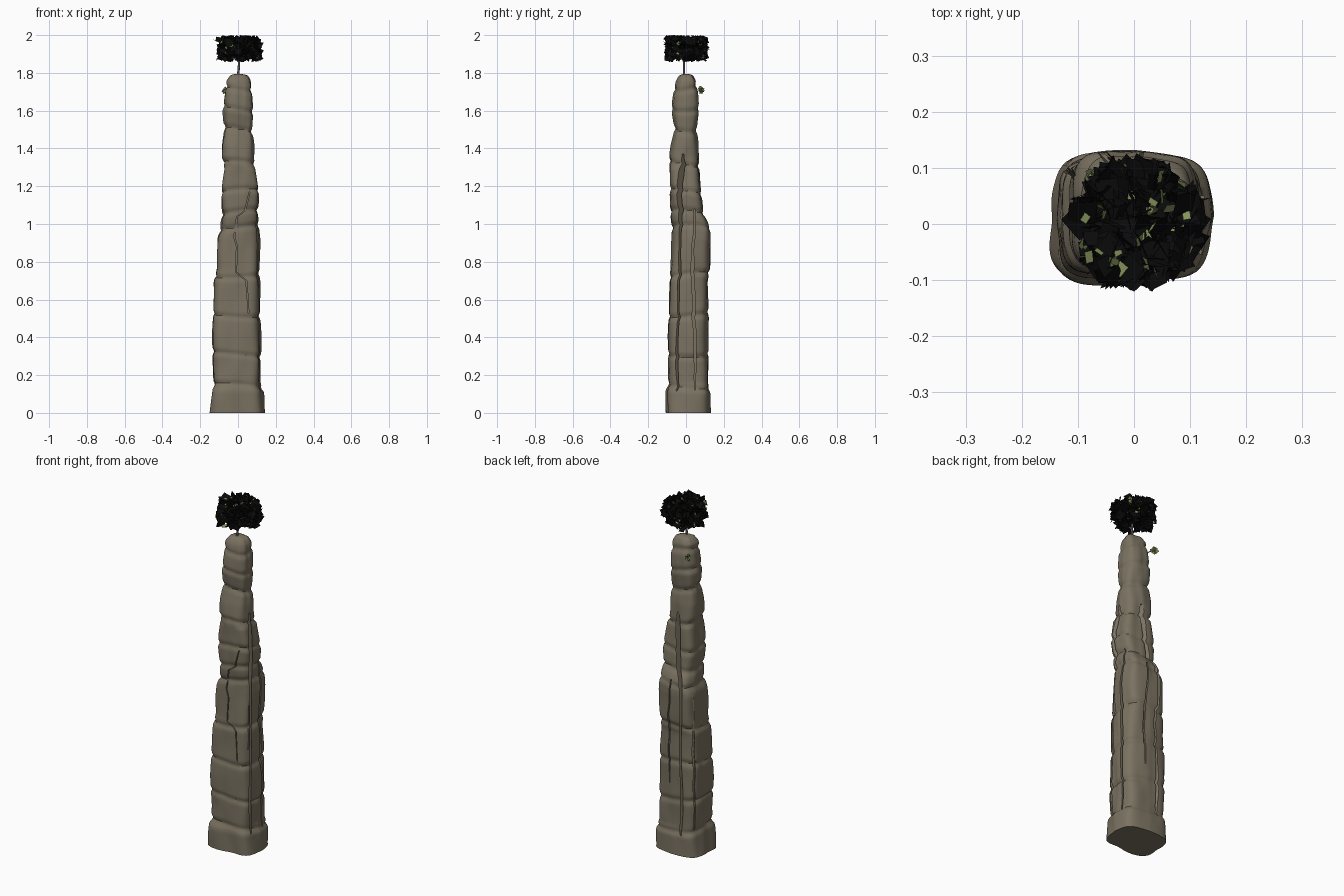
import bpy, bmesh, math, random
from mathutils import Vector, noise

if "Cube" in bpy.data.objects:
    bpy.data.objects.remove(bpy.data.objects["Cube"])

random.seed(4)


def material(name, rgb):
    m = bpy.data.materials.new(name)
    m.diffuse_color = (*rgb, 1)
    m.use_nodes = True
    m.node_tree.nodes["Principled BSDF"].inputs["Base Color"].default_value = m.diffuse_color
    return m


ROCK = material("rock brown grey", (0.195, 0.168, 0.120))
BARK = material("bark grey", (0.20, 0.20, 0.20))
LEAF = material("leaf olive", (0.23, 0.29, 0.105))
DARK = material("needle black", (0.003, 0.003, 0.003))


def make_object(name, bm, *mats):
    me = bpy.data.meshes.new(name)
    bm.to_mesh(me)
    bm.free()
    ob = bpy.data.objects.new(name, me)
    bpy.context.collection.objects.link(ob)
    for m in mats:
        me.materials.append(m)
    return ob


def loft(bm, rings):
    """Skin a list of equal vertex rings and close both ends."""
    n = len(rings[0])
    for a, b in zip(rings, rings[1:]):
        for i in range(n):
            j = (i + 1) % n
            bm.faces.new((a[i], a[j], b[j], b[i]))
    bm.faces.new(rings[0][::-1])
    bm.faces.new(rings[-1])
    bmesh.ops.recalc_face_normals(bm, faces=bm.faces[:])


# Rock pillar: height, then x and y limits of the cross-section
ROWS = [
    (0.00, -.145, .145, -.100, .130), (0.11, -.132, .137, -.103, .128),
    (0.16, -.127, .120, -.094, .117), (0.30, -.134, .123, -.094, .118),
    (0.50, -.132, .119, -.090, .120), (0.70, -.128, .116, -.088, .115),
    (0.76, -.113, .113, -.082, .125), (0.92, -.109, .118, -.075, .132),
    (0.98, -.093, .113, -.071, .128), (1.06, -.082, .106, -.080, .092),
    (1.16, -.086, .113, -.085, .084), (1.29, -.072, .095, -.086, .070),
    (1.35, -.087, .086, -.086, .066), (1.42, -.086, .083, -.078, .064),
    (1.50, -.072, .072, -.062, .056), (1.60, -.078, .080, -.074, .070),
    (1.70, -.068, .077, -.064, .064), (1.76, -.062, .068, -.052, .052),
    (1.785, -.042, .052, -.036, .038)]
LAYERS = [.14, .31, .52, .73, .98, 1.06, 1.17, 1.32, 1.50, 1.61, 1.72]


def limits(z):
    for a, b in zip(ROWS, ROWS[1:]):
        if z <= b[0]:
            t = (z - a[0]) / (b[0] - a[0])
            return [p + (q - p) * t for p, q in zip(a[1:], b[1:])]
    return ROWS[-1][1:]


def section_point(z, ang):
    x0, x1, y0, y1 = limits(z)
    c, s = math.cos(ang), math.sin(ang)
    n = 4.2 if z < 1.3 else 3.0
    r = (abs(c) ** n + abs(s) ** n) ** (-1 / n)
    # the front-left corner is sharper at the foot, the right corners are blunter
    sharp = 0.05 if z < 0.13 else 0.015
    r *= 1 + abs(math.sin(2 * ang)) * (sharp if c < 0 and s < 0 else -0.05 if c > 0 else 0)
    # bedding grooves, slightly tilted around the pillar
    tilt = z + 0.016 * math.sin(ang + 5 * z) if z > 0.05 else z
    dent = sum(math.exp(-((tilt - l) / 0.013) ** 2) for l in LAYERS) * 0.008
    bump = noise.noise(Vector((c * 1.8, s * 1.8, z * 6))) * 0.007
    hx, hy = (x1 - x0) / 2, (y1 - y0) / 2
    k = r * (1 + (bump - dent) / ((hx + hy) / 2))
    return Vector(((x0 + x1) / 2 + hx * c * k, (y0 + y1) / 2 + hy * s * k, z))


bm = bmesh.new()
SEG, LEVELS = 96, 170
rings = [[bm.verts.new(section_point(1.785 * i / LEVELS, 2 * math.pi * j / SEG))
          for j in range(SEG)] for i in range(LEVELS + 1)]
# rounded crown
for k, z in ((0.7, 1.791), (0.35, 1.794)):
    rings.append([bm.verts.new((v.co.x * k, v.co.y * k, z)) for v in rings[LEVELS]])
loft(bm, rings)
pillar = make_object("rock_pillar", bm, ROCK)


# Vertical cracks: wavy thin blades cut out of the pillar
def crack(across, along, near, far, pts, jitter=0.004):
    a, d = Vector((*across, 0)).normalized(), Vector((*along, 0)).normalized()
    fine = []
    for p, q in zip(pts, pts[1:]):
        steps = max(1, int(abs(q[1] - p[1]) / 0.06))
        fine += [[p[k] + (q[k] - p[k]) * i / steps for k in range(3)] for i in range(steps)]
    fine.append(pts[-1])
    bm = bmesh.new()
    rings = []
    for u, z, w in fine:
        u += random.uniform(-jitter, jitter)
        rings.append([bm.verts.new(a * (u + e * w) + d * t + Vector((0, 0, z)))
                      for e, t in ((-1, near), (1, near), (1, far), (-1, far))])
    loft(bm, rings)
    cutter = make_object("crack_cutter", bm)
    cutter.hide_render = True
    mod = pillar.modifiers.new("crack", "BOOLEAN")
    mod.operation, mod.solver, mod.object = "DIFFERENCE", "EXACT", cutter
    bpy.context.view_layer.objects.active = pillar
    bpy.ops.object.modifier_apply(modifier=mod.name)
    bpy.data.objects.remove(cutter)


# slit running right through, from front right to back left
crack((1, 1), (1, -1), -0.4, 0.4,
      [(.050, .115, .003), (.045, .25, .006), (.047, .5, .004), (.052, .9, .005),
       (.050, 1.1, .010), (.048, 1.28, .010), (.047, 1.37, .004)], 0.002)
# right side
crack((0, 1), (1, 0), 0.085, 0.3,
      [(.050, .12, .003), (.042, .5, .007), (.035, .8, .007), (.045, 1.08, .003)])
crack((0, 1), (1, 0), 0.098, 0.3, [(-.055, .6, .002), (-.05, .8, .004), (-.055, 1.0, .002)])
# back-left corner and back
crack((1, 1), (-1, 1), 0.135, 0.4, [(-.02, .15, .002), (-.012, .6, .006), (-.02, 1.1, .002)])
crack((1, 0), (0, 1), 0.105, 0.3, [(.02, .4, .002), (.03, .6, .005), (.015, 1.0, .003)])
# jagged front step
crack((1, 0), (0, -1), 0.067, 0.3,
      [(.055, .53, .002), (.045, .70, .003), (-.01, .745, .003), (-.005, .88, .003),
       (-.018, .93, .003), (-.005, 1.04, .003), (.035, 1.07, .003), (.06, 1.17, .002)], 0.002)

bpy.ops.object.select_all(action="DESELECT")
pillar.select_set(True)
bpy.context.view_layer.objects.active = pillar
bpy.ops.object.shade_smooth_by_angle(angle=math.radians(40))


# Thin stems
def stem(name, pts):
    bm = bmesh.new()
    rings = []
    for x, y, z, r in pts:
        rings.append([bm.verts.new((x + r * math.cos(k * math.pi / 3),
                                    y + r * math.sin(k * math.pi / 3), z)) for k in range(6)])
    loft(bm, rings)
    return make_object(name, bm, BARK)


stem("tree_trunk", [(0, -.01, 1.77, .007), (.004, -.01, 1.83, .006), (.01, -.01, 1.93, .005)])
stem("shrub_stem", [(-.035, .035, 1.69, .005), (-.062, .075, 1.71, .003)])


# Foliage: flat leaf cards; a share of them is olive, the rest black
def foliage(name, centres, size, zmin, zmax, olive):
    bm = bmesh.new()
    for c in centres:
        u = Vector([random.gauss(0, 1) for _ in range(3)]).normalized()
        v = u.cross(Vector([random.gauss(0, 1) for _ in range(3)])).normalized()
        s = size * random.uniform(0.7, 1.2)
        green = random.random() < olive
        if green and olive < 1:
            s *= 0.5
        u, v = u * s, v * s * 0.85
        reach = abs(u.z) + abs(v.z)
        c = Vector((c.x, c.y, min(max(c.z, zmin + reach), zmax - reach)))
        f = bm.faces.new([bm.verts.new(c + u * i + v * j)
                          for i, j in ((-1, -1), (1, -1), (1, 1), (-1, 1))])
        f.material_index = 0 if green else 1
    return make_object(name, bm, LEAF, DARK)


crown = []
for i in range(520):
    r, a = 0.105 * math.sqrt(random.random()), random.uniform(0, 2 * math.pi)
    crown.append(Vector((0.006 + r * math.cos(a), r * math.sin(a),
                         random.uniform(1.875, 1.985))))
foliage("tree_crown", crown, 0.022, 1.857, 2.0, 0.18)

shrub = [Vector((-.066, .083, 1.71)) + Vector([random.uniform(-.012, .012) for _ in range(3)])
         for _ in range(12)]
foliage("shrub_leaves", shrub, 0.011, 1.68, 1.74, 1.0)
